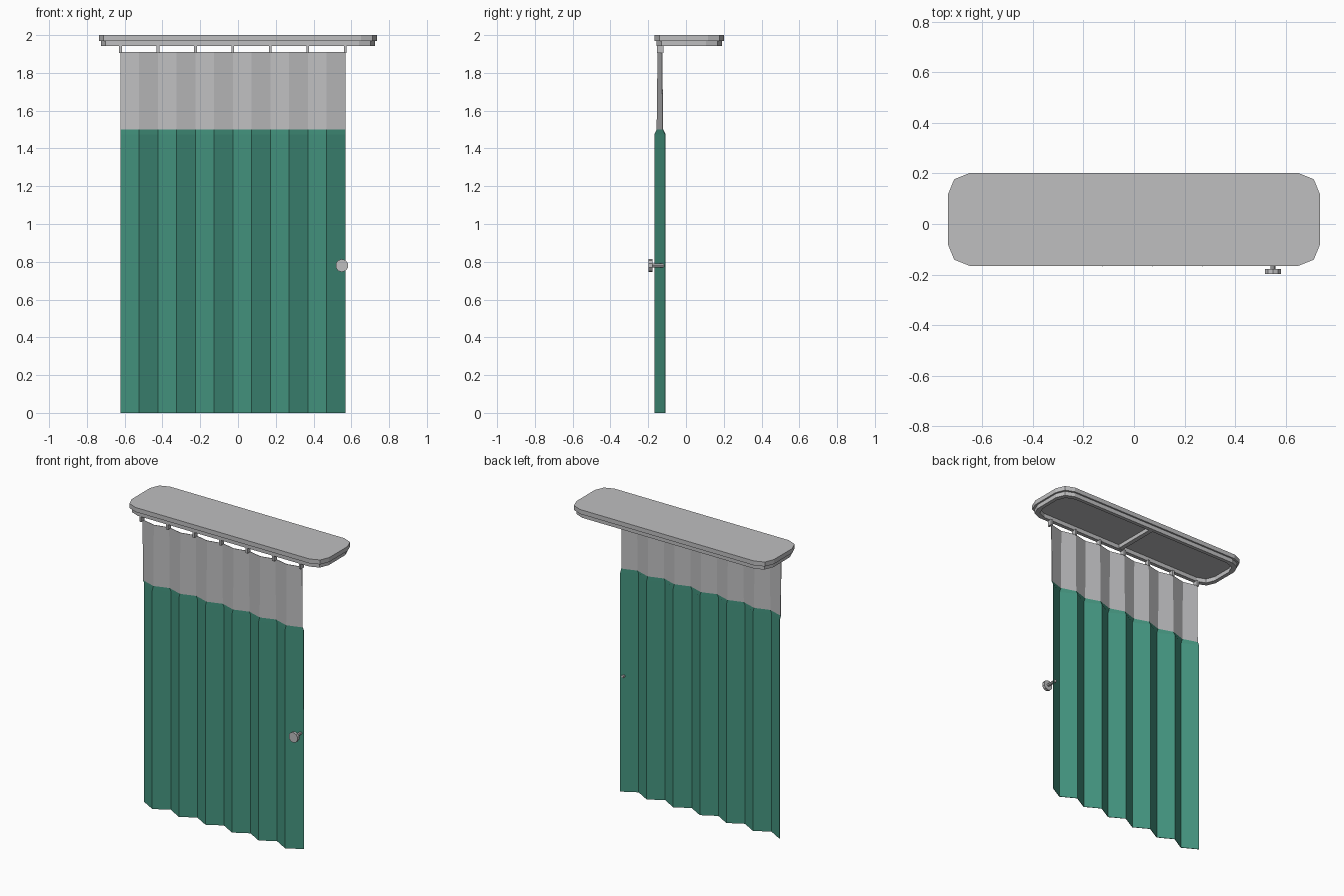
import bpy, bmesh
from math import radians

old = bpy.data.objects.get("Cube")
if old:
    bpy.data.objects.remove(old, do_unlink=True)


def material(name, rgb):
    m = bpy.data.materials.new(name)
    m.use_nodes = True
    m.diffuse_color = (*rgb, 1)
    m.node_tree.nodes["Principled BSDF"].inputs["Base Color"].default_value = (*rgb, 1)
    return m


GREY = material("light grey", (0.52, 0.52, 0.53))
GREEN = material("curtain green", (0.058, 0.30, 0.215))


def make(name, verts, faces, mat):
    me = bpy.data.meshes.new(name)
    me.from_pydata(verts, [], faces)
    bm = bmesh.new()
    bm.from_mesh(me)
    bmesh.ops.recalc_face_normals(bm, faces=bm.faces)
    bm.to_mesh(me)
    bm.free()
    me.materials.append(mat)
    ob = bpy.data.objects.new(name, me)
    bpy.context.collection.objects.link(ob)
    return ob


def box(name, lo, hi, mat):
    v = [(x, y, z) for x in (lo[0], hi[0]) for y in (lo[1], hi[1]) for z in (lo[2], hi[2])]
    f = [(0, 1, 3, 2), (4, 6, 7, 5), (0, 4, 5, 1), (2, 3, 7, 6), (0, 2, 6, 4), (1, 5, 7, 3)]
    return make(name, v, f, mat)


def cylinder(name, radius, y0, y1, x, z, sides):
    bpy.ops.mesh.primitive_cylinder_add(vertices=sides, radius=radius, depth=y1 - y0,
                                        location=(x, (y0 + y1) / 2, z),
                                        rotation=(radians(90), 0, 0))
    ob = bpy.context.object
    ob.name = name
    ob.data.materials.append(GREY)


def outline(inset):
    """Rectangle with corners cut by two facets each."""
    mid, hx, hy = 0.018, 0.737 - inset, 0.184 - inset
    k = 1 - inset * 2
    corner = [(hx, hy - 0.086 * k), (hx - 0.025 * k, hy - 0.025 * k), (hx - 0.087 * k, hy)]
    quads = [(1, 1, 1), (-1, 1, -1), (-1, -1, 1), (1, -1, -1)]
    return [(sx * x, mid + sy * y) for sx, sy, order in quads for x, y in corner[::order]]


# Ceiling plate
pts = outline(0)
n = len(pts)
make("ceiling_plate", [(x, y, z) for z in (1.97, 2.0) for x, y in pts],
     [tuple(range(n)), tuple(range(n, 2 * n))]
     + [(i, (i + 1) % n, n + (i + 1) % n, n + i) for i in range(n)], GREY)

# Track ring hanging under the plate
loops = [(0.011, 1.975), (0.011, 1.942), (0.036, 1.942), (0.036, 1.975)]
verts = [(x, y, z) for d, z in loops for x, y in outline(d)]
faces = [(a * n + i, a * n + (i + 1) % n, (a + 1) % 4 * n + (i + 1) % n, (a + 1) % 4 * n + i)
         for a in range(4) for i in range(n)]
make("curtain_track", verts, faces, GREY)
box("track_crossbar", (-0.015, -0.14, 1.945), (0.015, 0.175, 1.972), GREY)

# Pleated curtain: even folds lie back, odd folds come forward
FOLDS = 12
X0, X1, MID = -0.622, 0.568, -0.138


def pleats(name, rows, mat):
    verts = [(X0 + (X1 - X0) * i / FOLDS, MID + (depth if i % 2 == 0 else -depth), z)
             for z, depth in rows for i in range(FOLDS + 1)]
    w = FOLDS + 1
    faces = [(r * w + i, r * w + i + 1, (r + 1) * w + i + 1, (r + 1) * w + i)
             for r in range(len(rows) - 1) for i in range(FOLDS)]
    ob = make(name, verts, faces, mat)
    mod = ob.modifiers.new("thickness", "SOLIDIFY")
    mod.thickness = 0.003
    mod.offset = 0


pleats("curtain_cloth", [(0, 0.028), (1.475, 0.028), (1.5, 0.016)], GREEN)
pleats("curtain_mesh_top", [(1.5, 0.016), (1.91, 0.011)], GREY)

# Hooks on every second fold
for i in range(0, FOLDS + 1, 2):
    x = X0 + (X1 - X0) * i / FOLDS
    box("curtain_hook", (x - 0.007, -0.153, 1.905), (x + 0.007, -0.12, 1.945), GREY)

# Round pull knob on its stem
cylinder("pull_knob", 0.034, -0.198, -0.178, 0.55, 0.78, 10)
cylinder("knob_stem", 0.010, -0.18, -0.108, 0.55, 0.78, 8)
